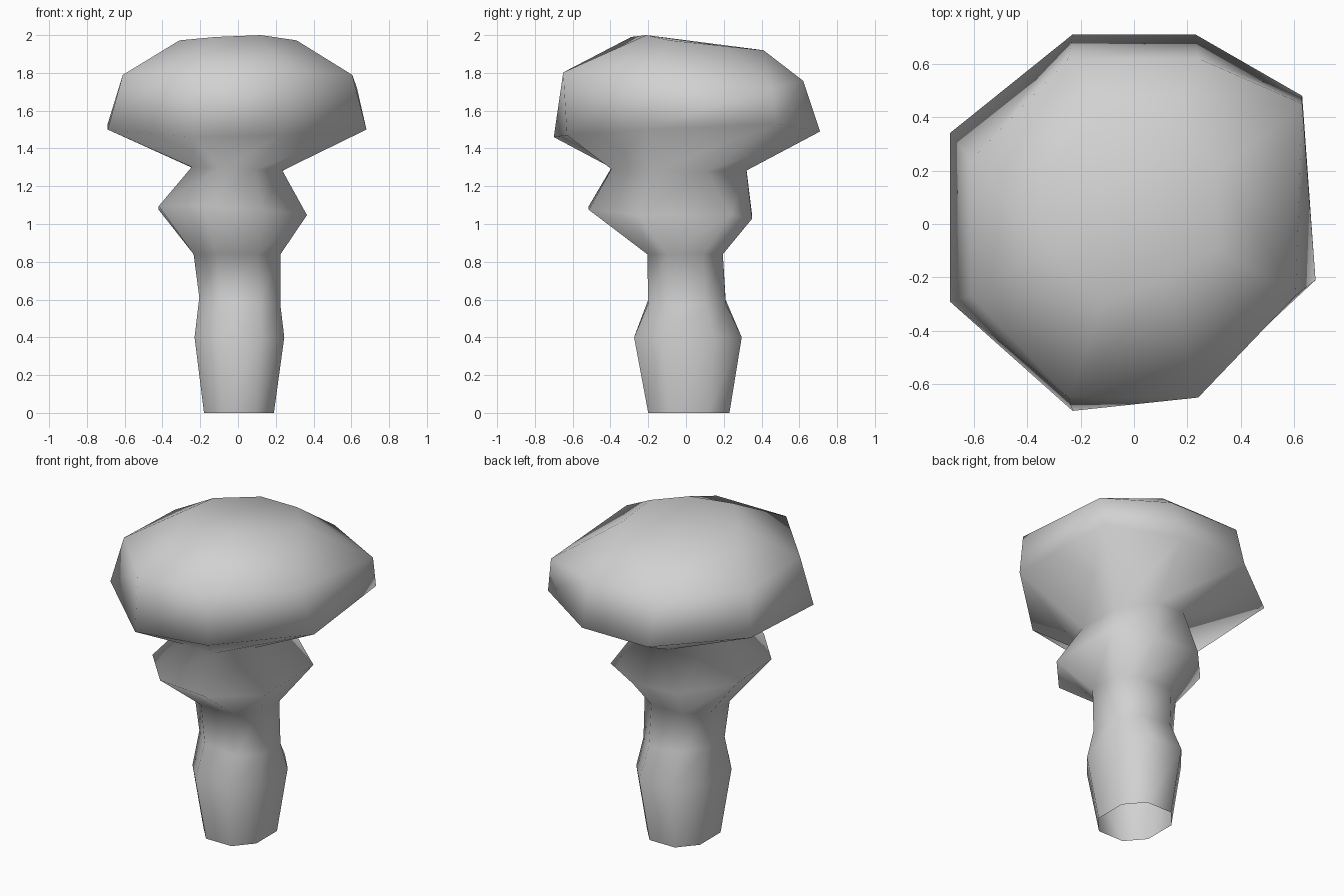
import bpy
import bmesh

cube = bpy.data.objects.get("Cube")
if cube:
    bpy.data.objects.remove(cube, do_unlink=True)

stone = bpy.data.materials.new("pale_grey_stone")
stone.use_nodes = True
colour = (0.64, 0.64, 0.64, 1)
stone.diffuse_color = colour
stone.node_tree.nodes["Principled BSDF"].inputs["Base Color"].default_value = colour


def octagon(left, right, front, back, z, slope_x=0, slope_y=0, flat=0.4, moved=()):
    """Eight-sided ring from its extents, tilted, with some corners moved."""
    cx, cy = (left + right) / 2, (front + back) / 2
    rx, ry = (right - left) / 2, (back - front) / 2
    unit = [(1, -flat), (1, flat), (flat, 1), (-flat, 1),
            (-1, flat), (-1, -flat), (-flat, -1), (flat, -1)]
    points = [(cx + rx * u, cy + ry * v) for u, v in unit]
    ring = [(x, y, z + slope_x * x + slope_y * y) for x, y in points]
    for index, point in moved:
        ring[index] = point
    return ring


# Irregular overhanging rim of the cap
rim = [(0.68, -0.21, 1.50), (0.63, 0.48, 1.53), (0.23, 0.71, 1.49), (-0.23, 0.71, 1.49),
       (-0.69, 0.34, 1.53), (-0.69, -0.29, 1.50), (-0.23, -0.70, 1.46), (0.23, -0.63, 1.47)]

rings = [
    # Column
    octagon(-0.18, 0.19, -0.20, 0.23, 0, flat=0.48),
    octagon(-0.23, 0.245, -0.275, 0.295, 0.40, flat=0.48),
    octagon(-0.205, 0.225, -0.20, 0.21, 0.59, -0.1, flat=0.48),
    octagon(-0.235, 0.225, -0.205, 0.195, 0.84, flat=0.48),
    # Bulge and neck
    octagon(-0.42, 0.365, -0.515, 0.35, 1.055, -0.06, -0.055,
            moved=[(1, (0.36, 0.24, 1.05))]),
    octagon(-0.245, 0.235, -0.395, 0.32, 1.29, -0.04, -0.01),
    # Cap
    rim,
    octagon(-0.61, 0.605, -0.65, 0.62, 1.78, 0, -0.035,
            moved=[(1, (0.63, 0.45, 1.72))]),
    octagon(-0.31, 0.31, -0.30, 0.41, 1.963, 0, -0.105,
            moved=[(6, (-0.12, -0.29, 1.99)), (7, (0.12, -0.21, 2.0))]),
]

# Skin the rings, leaving the underside of the column open
bm = bmesh.new()
loops = [[bm.verts.new(p) for p in ring] for ring in rings]
for low, high in zip(loops, loops[1:]):
    for i in range(len(low)):
        j = (i + 1) % len(low)
        bm.faces.new((low[i], low[j], high[j], high[i]))
bm.faces.new(loops[-1])
for face in bm.faces:
    face.smooth = True

mesh = bpy.data.meshes.new("rock_pillar")
bm.to_mesh(mesh)
bm.free()
mesh.materials.append(stone)
pillar = bpy.data.objects.new("rock_pillar", mesh)
bpy.context.collection.objects.link(pillar)
